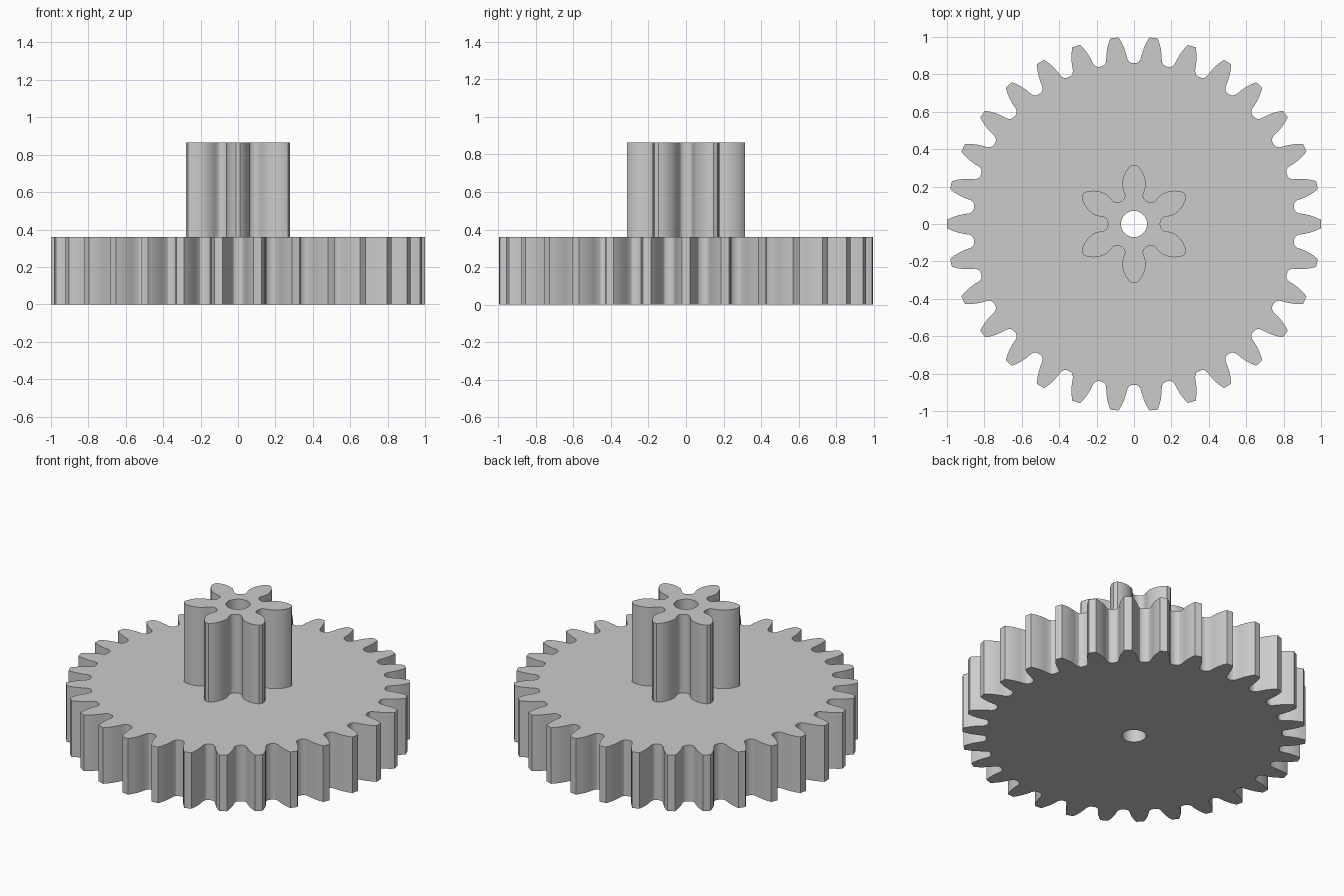
import bpy
import bmesh
from math import cos, sin, pi, tau
from mathutils import Matrix, Vector

if "Cube" in bpy.data.objects:
    bpy.data.objects.remove(bpy.data.objects["Cube"], do_unlink=True)

HOLE_RADIUS = 0.07
HOLE_SIDES = 48

grey = bpy.data.materials.new("plain grey")
grey.use_nodes = True
grey.diffuse_color = (0.6, 0.6, 0.6, 1)
grey.node_tree.nodes["Principled BSDF"].inputs["Base Color"].default_value = (0.6, 0.6, 0.6, 1)


def gear_outline(flank, teeth, start):
    """Mirror one flank (distance out, half width; tip to valley) and repeat it."""
    tooth = [Vector((r, -w, 0)) for r, w in reversed(flank)]
    tooth += [Vector((r, w, 0)) for r, w in flank[:-1]]  # the valley point is shared
    return [Matrix.Rotation(start + tau * i / teeth, 3, "Z") @ p
            for i in range(teeth) for p in tooth]


def build_gear(name, outline, bottom, top):
    """Fill the outline around the axle hole and extrude it upwards."""
    hole = [Vector((cos(tau * i / HOLE_SIDES), sin(tau * i / HOLE_SIDES), 0)) * HOLE_RADIUS
            for i in range(HOLE_SIDES)]
    bm = bmesh.new()
    edges = []
    for loop in (outline, hole):
        verts = [bm.verts.new((p.x, p.y, bottom)) for p in loop]
        edges += [bm.edges.new((a, b)) for a, b in zip(verts, verts[1:] + verts[:1])]
    bmesh.ops.triangle_fill(bm, edges=edges, use_beauty=True, normal=(0, 0, 1))
    extruded = bmesh.ops.extrude_face_region(bm, geom=bm.faces[:], use_keep_orig=True)
    moved = [g for g in extruded["geom"] if isinstance(g, bmesh.types.BMVert)]
    bmesh.ops.translate(bm, verts=moved, vec=(0, 0, top - bottom))
    bmesh.ops.recalc_face_normals(bm, faces=bm.faces[:])

    mesh = bpy.data.meshes.new(name)
    bm.to_mesh(mesh)
    bm.free()
    mesh.materials.append(grey)
    obj = bpy.data.objects.new(name, mesh)
    bpy.context.collection.objects.link(obj)
    bpy.ops.object.select_all(action="DESELECT")
    obj.select_set(True)
    bpy.context.view_layer.objects.active = obj
    bpy.ops.object.shade_smooth_by_angle(angle=pi / 6)
    return obj


# Large wheel: thirty short teeth with blunt tips and rounded valleys
wheel_flank = [(1.0, 0.022), (0.975, 0.034), (0.945, 0.045), (0.91, 0.053),
               (0.88, 0.057), (0.864, 0.066), (0.857, 0.078), (0.855, 0.09)]
build_gear("large_gear", gear_outline(wheel_flank, 30, 0), 0, 0.36)

# Pinion: six long, leaf-shaped teeth with narrow necks
pinion_flank = [(0.315, 0.012), (0.302, 0.028), (0.277, 0.046), (0.245, 0.059),
                (0.21, 0.064), (0.18, 0.057), (0.157, 0.049), (0.145, 0.049),
                (0.132, 0.055), (0.121, 0.07)]
build_gear("pinion", gear_outline(pinion_flank, 6, pi / 2), 0.36, 0.865)
